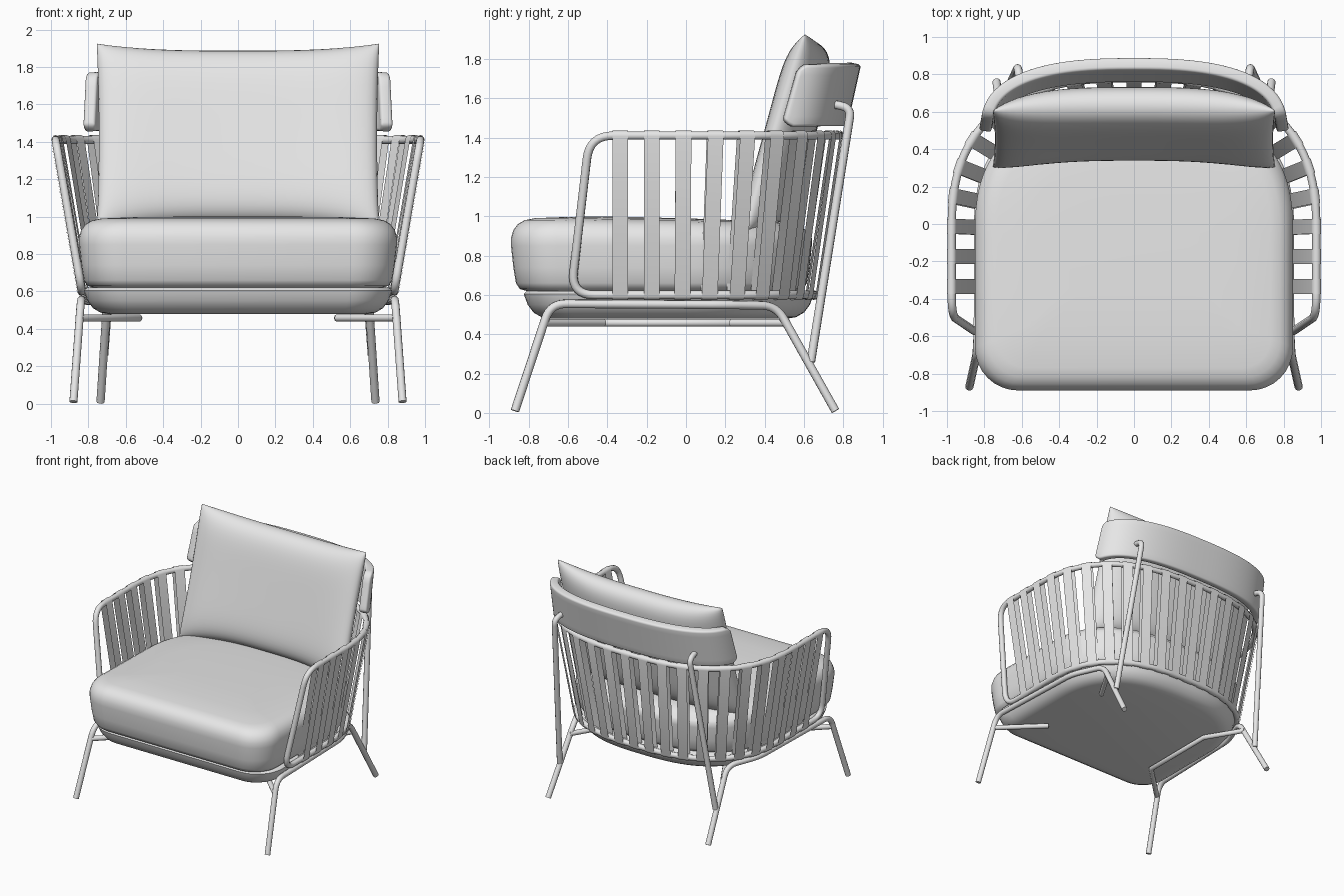
import bpy, bmesh
from math import sin, cos, pi
from mathutils import Vector

if "Cube" in bpy.data.objects:
    bpy.data.objects.remove(bpy.data.objects["Cube"])

grey = bpy.data.materials.new("light grey")
grey.use_nodes = True
grey.diffuse_color = (0.8, 0.8, 0.8, 1)
grey.node_tree.nodes["Principled BSDF"].inputs["Base Color"].default_value = (0.8, 0.8, 0.8, 1)
MID = -0.05  # where the straight sides turn into the curved rear


def activate(obj):
    bpy.ops.object.select_all(action='DESELECT')
    obj.select_set(True)
    bpy.context.view_layer.objects.active = obj


def finish(name, bm, angle=0.7):
    bmesh.ops.recalc_face_normals(bm, faces=bm.faces)
    mesh = bpy.data.meshes.new(name)
    bm.to_mesh(mesh)
    bm.free()
    obj = bpy.data.objects.new(name, mesh)
    bpy.context.collection.objects.link(obj)
    mesh.materials.append(grey)
    activate(obj)
    bpy.ops.object.shade_smooth_by_angle(angle=angle)
    return obj


def loft(bm, rings, closed=True, caps=True):
    rows = [[bm.verts.new(p) for p in ring] for ring in rings]
    n = len(rows[0])
    for a, b in zip(rows, rows[1:]):
        for i in range(n if closed else n - 1):
            j = (i + 1) % n
            bm.faces.new((a[i], a[j], b[j], b[i]))
    if caps:
        bm.faces.new(rows[0])
        bm.faces.new(rows[-1])


def tube(name, pts, radius, cyclic=False):
    curve = bpy.data.curves.new(name, 'CURVE')
    curve.dimensions = '3D'
    curve.bevel_depth = radius
    curve.bevel_resolution = 3
    curve.use_fill_caps = True
    spline = curve.splines.new('POLY')
    spline.points.add(len(pts) - 1)
    for sp, p in zip(spline.points, pts):
        sp.co = (*p, 1)
    spline.use_cyclic_u = cyclic
    obj = bpy.data.objects.new(name, curve)
    bpy.context.collection.objects.link(obj)
    curve.materials.append(grey)
    activate(obj)
    bpy.ops.object.convert(target='MESH')
    bpy.ops.object.shade_smooth_by_angle(angle=0.8)


def fillet(pts, d):
    # Round each inner corner of a path
    pts = [Vector(p) for p in pts]
    out = [pts[0]]
    for a, b, c in zip(pts, pts[1:], pts[2:]):
        s, e = b + (a - b).normalized() * d, b + (c - b).normalized() * d
        for k in range(9):
            t = k / 8
            out.append(s * (1 - t) ** 2 + b * 2 * t * (1 - t) + e * t * t)
    return out + [pts[-1]]


def mirror(pts):
    return [Vector((-p[0], p[1], p[2])) for p in pts]


def rear_arc(a, back, mid=MID, n=2.6, steps=48):
    # Quarter of a squarish ellipse, from the side to the rear centre
    return [(a * max(cos(k / steps * pi / 2), 0) ** (2 / n),
             mid + (back - mid) * sin(k / steps * pi / 2) ** (2 / n)) for k in range(steps + 1)]


# Seat cushion and tray: rounded front corners, wide curved rear
def plan(a, front, back, z, r=0.2):
    half = [(a - r + r * sin(k / 8 * pi / 2), front + r - r * cos(k / 8 * pi / 2)) for k in range(9)]
    half += rear_arc(a, back)
    half[-1] = (0, back)
    full = half + [(-x, y) for x, y in reversed(half[:-1])]
    return [(x, y, z - 0.028 * max(y + 0.4, 0) * (z > 0.9)) for x, y in full]


def padded(name, a, front, back, profile):
    bm = bmesh.new()
    loft(bm, [plan(a - i, front + i, back - i, z, max(0.23 - i * 0.6, 0.05)) for i, z in profile])
    return finish(name, bm, 0.9)


padded("seat_cushion", 0.85, -0.89, 0.64,
       [(0.08, 0.62), (0.045, 0.63), (0.025, 0.66), (0.012, 0.74), (0, 0.85), (0, 0.89),
        (0.012, 0.93), (0.035, 0.96), (0.07, 0.98), (0.12, 0.99), (0.3, 0.997), (0.5, 1.0)])
padded("seat_tray", 0.825, -0.825, 0.65,
       [(0.13, 0.48), (0.09, 0.487), (0.05, 0.51), (0.02, 0.55), (0.005, 0.59), (0, 0.605), (0.015, 0.62)])

# Back cushion: leaning pillow with pinched corners
bm = bmesh.new()
N = 32
for side in (-1, 1):
    rows = []
    for j in range(N + 1):
        v = sin((2 * j / N - 1) * pi / 2)
        row = []
        for i in range(N + 1):
            u = sin((2 * i / N - 1) * pi / 2)
            pinch = abs(u) ** 3
            thick = 0.125 * max((1 - u ** 4) * (1 - v ** 6), 0) ** 0.5
            y = 0.535 + 0.115 * v - pinch * (0.08 - 0.035 * v)
            z = 1.425 + v * (0.46 + 0.04 * pinch)
            row.append((0.755 * u * (0.985 + 0.015 * v * v), y + side * thick * 0.97, z - side * thick * 0.2))
        rows.append(row)
    loft(bm, rows, closed=False, caps=False)
bmesh.ops.remove_doubles(bm, verts=bm.verts, dist=0.0005)
finish("back_cushion", bm, 1.2)

# Curved headrest band, leaning back
quarter = [p for p in rear_arc(0.82, 0.89, 0.5, 2.6, 30) if p[1] > 0.56]
arc = quarter + [(-x, y) for x, y in reversed(quarter[:-1])]
bm = bmesh.new()
rows = []
for j in range(7):
    t = j / 6
    row = []
    for i, (x, y) in enumerate(arc):
        end = min(i, len(arc) - 1 - i)
        trim = (0.035, 0.012)[end] if end < 2 else 0
        z = 1.455 + trim + (0.315 - 2 * trim) * t
        row.append((x * (1.015 - 0.015 * t), y - 0.07 * (1 - t), z))
    rows.append(row)
loft(bm, rows, closed=False, caps=False)
band = finish("headrest_band", bm)
solid = band.modifiers.new("thickness", 'SOLIDIFY')
solid.thickness = 0.065
solid.offset = -1 if band.data.polygons[len(arc) // 2].normal.y > 0 else 1
bevel = band.modifiers.new("soft_edges", 'BEVEL')
bevel.width = 0.022
bevel.segments = 3
bevel.angle_limit = 0.9

# Basket frame: one closed tube, wider at the top
TOP, LOW = 1.41, 0.6


def hoop(a, back, z):
    side = [(a, -0.335 + (MID + 0.335) * k / 12) for k in range(12)]
    return [Vector((x, y, z)) for x, y in side + rear_arc(a, back)]


top, low = hoop(0.975, 0.78, TOP), hoop(0.835, 0.655, LOW)
post = fillet([(0.975, -0.335, TOP), (0.975, -0.49, TOP), (0.835, -0.585, LOW), (0.835, -0.335, LOW)], 0.12)
half = top[::-1] + post[1:-1] + low
tube("basket_frame", half + mirror(half[1:-1][::-1]), 0.022, True)

# Straps looped around both rails, evenly spaced along the top rail
length = [0]
for a, b in zip(top, top[1:]):
    length.append(length[-1] + (b - a).length)
COUNT = 12


def at(s):
    i = max(k for k in range(len(top) - 1) if length[k] <= s)
    f = (s - length[i]) / (length[i + 1] - length[i])
    return top[i].lerp(top[i + 1], f), low[i].lerp(low[i + 1], f), (top[i + 1] - top[i]).normalized()


bm = bmesh.new()
for k in range(COUNT):
    p, q, along = at(length[-1] * k / (COUNT - 1))
    up = (p - q).normalized()
    out = along.cross(up).normalized()
    section = []
    for c, d in ((p, 1), (q, -1)):
        for m in range(9):
            w = m / 8 * pi
            section.append(c + d * (out * cos(w) + up * sin(w)) * 0.026)
    ring = [[s + along * e for s in section] for e in (-0.04, 0.04)]
    loft(bm, ring, caps=False)
    if k < COUNT - 1:
        loft(bm, [mirror(r) for r in ring], caps=False)
finish("basket_straps", bm, 0.6)

# Legs, headrest supports and under-seat bars on both sides
for name, flip in (("left", list), ("right", mirror)):
    legs = fillet([(0.88, -0.87, 0.01), (0.84, -0.69, 0.555), (0.81, 0.2, 0.55),
                   (0.7, 0.46, 0.545), (0.735, 0.76, 0.01)], 0.08)
    tube(name + "_leg_frame", flip(legs), 0.022)
    support = fillet([(0.715, 0.635, 0.26), (0.62, 0.84, 1.55), (0.61, 0.75, 1.57)], 0.05)
    tube(name + "_headrest_support", flip(support), 0.022)
    front_bar = [(0.84, -0.72, 0.458), (0.53, -0.42, 0.458)]
    rear_bar = [(0.53, 0.23, 0.458), (0.705, 0.52, 0.458)]
    if name == "right":
        tube("right_under_bar", flip(front_bar + rear_bar), 0.02)
    else:
        tube("left_front_bar", flip([Vector(p) for p in front_bar]), 0.02)
        tube("left_rear_bar", flip([Vector(p) for p in rear_bar]), 0.02)
